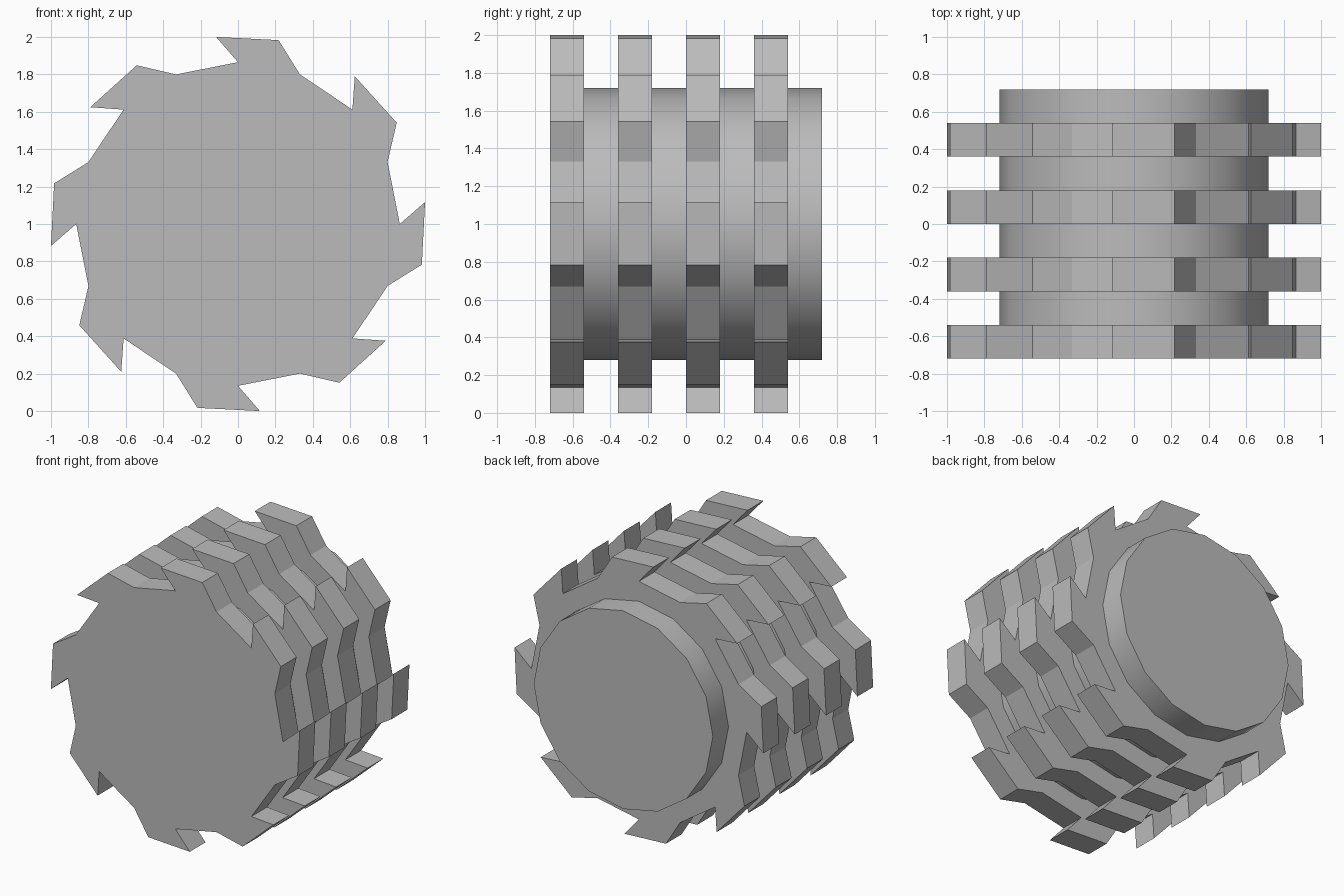
import bpy, bmesh, math
from mathutils import Matrix, Vector

cube = bpy.data.objects.get("Cube")
if cube:
    bpy.data.objects.remove(cube, do_unlink=True)

STEP = 0.18      # blade thickness, also the gap between blades
TEETH = 8
BACK = 4 * STEP

grey = bpy.data.materials.new("steel grey")
grey.use_nodes = True
colour = (0.5, 0.5, 0.5, 1)
grey.diffuse_color = colour
grey.node_tree.nodes["Principled BSDF"].inputs["Base Color"].default_value = colour


def extruded(name, outline, y0, y1):
    """Extrude an (x, z) outline from y0 to y1 around the axle line z = 1."""
    bm = bmesh.new()
    face = bm.faces.new([bm.verts.new((x, y0, z + 1)) for x, z in outline])
    new = bmesh.ops.extrude_face_region(bm, geom=[face], use_keep_orig=True)["geom"]
    moved = [v for v in new if isinstance(v, bmesh.types.BMVert)]
    bmesh.ops.translate(bm, verts=moved, vec=(0, y1 - y0, 0))
    bmesh.ops.recalc_face_normals(bm, faces=bm.faces)
    mesh = bpy.data.meshes.new(name)
    bm.to_mesh(mesh)
    bm.free()
    mesh.materials.append(grey)
    obj = bpy.data.objects.new(name, mesh)
    bpy.context.collection.objects.link(obj)
    return obj


# Toothed blade outline: one hooked tooth repeated around the axle
tooth = [Vector(p) for p in ((0, 0.865), (-0.117, 1.0), (0.217, 0.983), (0.331, 0.8))]
blade = []
for i in range(TEETH):
    turn = Matrix.Rotation(-i * math.tau / TEETH, 2)
    blade += [turn @ p for p in tooth]

for i in range(4):
    y = -BACK + 2 * i * STEP
    extruded(f"blade_{i + 1}", blade, y, y + STEP)

# Drum between the blades, ending in a hub at the back
SIDES = 16
ring = [(0.72 * math.cos(a), 0.72 * math.sin(a))
        for a in (k * math.tau / SIDES for k in range(SIDES))]
for i in range(4):
    y = -BACK + (2 * i + 1) * STEP
    drum = extruded(f"drum_{i + 1}", ring, y, y + STEP)
    bpy.ops.object.select_all(action='DESELECT')
    drum.select_set(True)
    bpy.context.view_layer.objects.active = drum
    bpy.ops.object.shade_smooth_by_angle(angle=math.radians(40))
